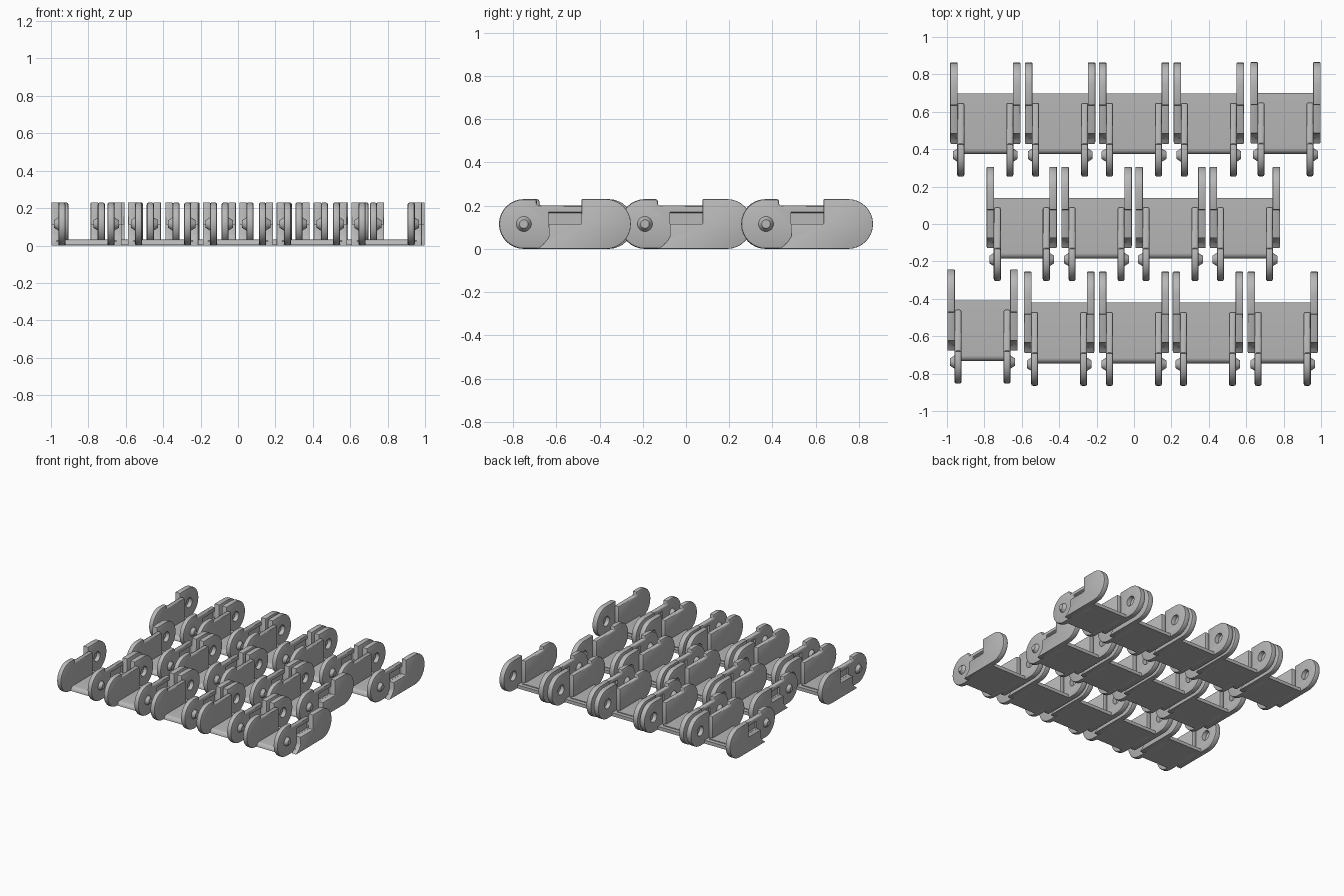
import bpy, bmesh
from math import sin, cos, radians
from mathutils import Matrix

if "Cube" in bpy.data.objects:
    bpy.data.objects.remove(bpy.data.objects["Cube"])

scene = bpy.context.scene
R = 0.115          # radius of the rounded link ends
PIN_Y = 0.19       # distance of the pivots from the link centre

steel = bpy.data.materials.new("brushed_grey")
steel.use_nodes = True
grey = (0.48, 0.48, 0.48, 1)
steel.diffuse_color = grey
steel.node_tree.nodes["Principled BSDF"].inputs["Base Color"].default_value = grey


def arc(cy, cz, r, a0, a1, n):
    """Points on an arc in the side plane, angles in degrees."""
    angles = [radians(a0 + (a1 - a0) * i / n) for i in range(n + 1)]
    return [(cy + r * cos(a), cz + r * sin(a)) for a in angles]


def extrude(name, outline, x0, x1):
    """Solid from a side-plane outline, stretched across x."""
    bm = bmesh.new()
    face = bm.faces.new([bm.verts.new((x0, y, z)) for y, z in outline])
    # Keep the starting face so that the solid is closed
    grown = bmesh.ops.extrude_face_region(bm, geom=[face], use_keep_orig=True)["geom"]
    verts = [v for v in grown if isinstance(v, bmesh.types.BMVert)]
    bmesh.ops.translate(bm, verts=verts, vec=(x1 - x0, 0, 0))
    return make_object(name, bm)


def cone(name, x0, x1, r0, r1, y):
    """Round peg along x."""
    bm = bmesh.new()
    place = Matrix.Translation(((x0 + x1) / 2, y, R)) @ Matrix.Rotation(radians(90), 4, 'Y')
    bmesh.ops.create_cone(bm, cap_ends=True, segments=24, radius1=r0, radius2=r1,
                          depth=x1 - x0, matrix=place)
    return make_object(name, bm)


def make_object(name, bm):
    bmesh.ops.recalc_face_normals(bm, faces=bm.faces)
    mesh = bpy.data.meshes.new(name)
    bm.to_mesh(mesh)
    bm.free()
    obj = bpy.data.objects.new(name, mesh)
    scene.collection.objects.link(obj)
    return obj


def bake(obj, bevel=0.0, cutter=None, mirror=True):
    """Apply the modifiers and return a finished mesh, removing the working objects."""
    if bevel:
        mod = obj.modifiers.new("rounded_edges", 'BEVEL')
        mod.width, mod.segments = bevel, 2
        mod.limit_method, mod.angle_limit = 'ANGLE', radians(40)
    if cutter:
        cutter.hide_render = True
        mod = obj.modifiers.new("cut", 'BOOLEAN')
        mod.operation, mod.solver, mod.object = 'DIFFERENCE', 'EXACT', cutter
    if mirror:
        mod = obj.modifiers.new("both_sides", 'MIRROR')
        mod.use_mirror_merge = False
    bpy.context.view_layer.update()
    graph = bpy.context.evaluated_depsgraph_get()
    mesh = bpy.data.meshes.new_from_object(obj.evaluated_get(graph))
    for helper in (obj, cutter):
        if helper:
            bpy.data.objects.remove(helper)
    mesh.materials.clear()
    mesh.materials.append(steel)
    mesh.polygons.foreach_set("use_smooth", [True] * len(mesh.polygons))
    mesh.set_sharp_from_angle(angle=radians(35))
    return mesh


parts = {}

# Outer plates: round back end, stepped top, hollow curve in front, blind pivot socket inside
outline = (arc(PIN_Y, R, R, -90, 90, 16)
           + [(0.077, 2 * R), (0.077, R), (-0.075, R)]
           + arc(-PIN_Y, R, 0.129, -26, -63, 6))
socket = cone("socket_cutter", 0.13, 0.177, 0.04, 0.034, PIN_Y)
parts["outer_plates"] = bake(extrude("outer_plate", outline, 0.148, 0.188), 0.01, socket)

# Inner arms: round front end, lowered top edge, shallow sloped recess outside
outline = (arc(-PIN_Y, R, R, 270, 90, 16)
           + [(-0.13, 2 * R), (-0.13, 0.2), (0.09, 0.2), (0.09, 0)])
recess = extrude("recess_cutter", [(-0.075, R), (0.077, R), (0.077, 0.18), (-0.075, 0.18)],
                 0.135, 0.17)
for v in recess.data.vertices:
    if v.co.x < 0.14 and v.co.z > 0.17:
        v.co.z = 0.165
parts["inner_arms"] = bake(extrude("inner_arm", outline, 0.112, 0.15), 0.01, recess)

# Tapered pivot pins on the outside of the arms
parts["pivot_pins"] = bake(cone("pivot_pin", 0.145, 0.173, 0.038, 0.02, -PIN_Y))

# Floor pan with a rounded front lip, and the lower strip behind it
outline = [(0.11, 0.002), (0.11, 0.032)] + arc(-0.155, 0.002, 0.03, 90, 180, 6)
parts["floor_pan"] = bake(extrude("floor_pan", outline, -0.125, 0.125), mirror=False)
outline = [(-0.1, 0), (0.14, 0), (0.14, 0.026), (-0.1, 0.026)]
parts["floor_strip"] = bake(extrude("floor_strip", outline, -0.16, 0.16), mirror=False)

# Three staggered rows of links; the two opposite corner links sit slightly off the grid
rows = {
    "front": (-0.56, [-0.81, -0.4, 0, 0.395, 0.795]),
    "middle": (0, [-0.6, -0.2, 0.195, 0.593]),
    "back": (0.558, [-0.795, -0.395, 0, 0.4, 0.81]),
}
for row, (y, columns) in rows.items():
    for number, x in enumerate(columns, 1):
        shift = 0.012 if x == -0.81 else 0.002 if x == 0.81 else 0
        for part, mesh in parts.items():
            obj = bpy.data.objects.new(f"{row}_link_{number}_{part}", mesh)
            obj.location = (x, y + shift, 0)
            scene.collection.objects.link(obj)
